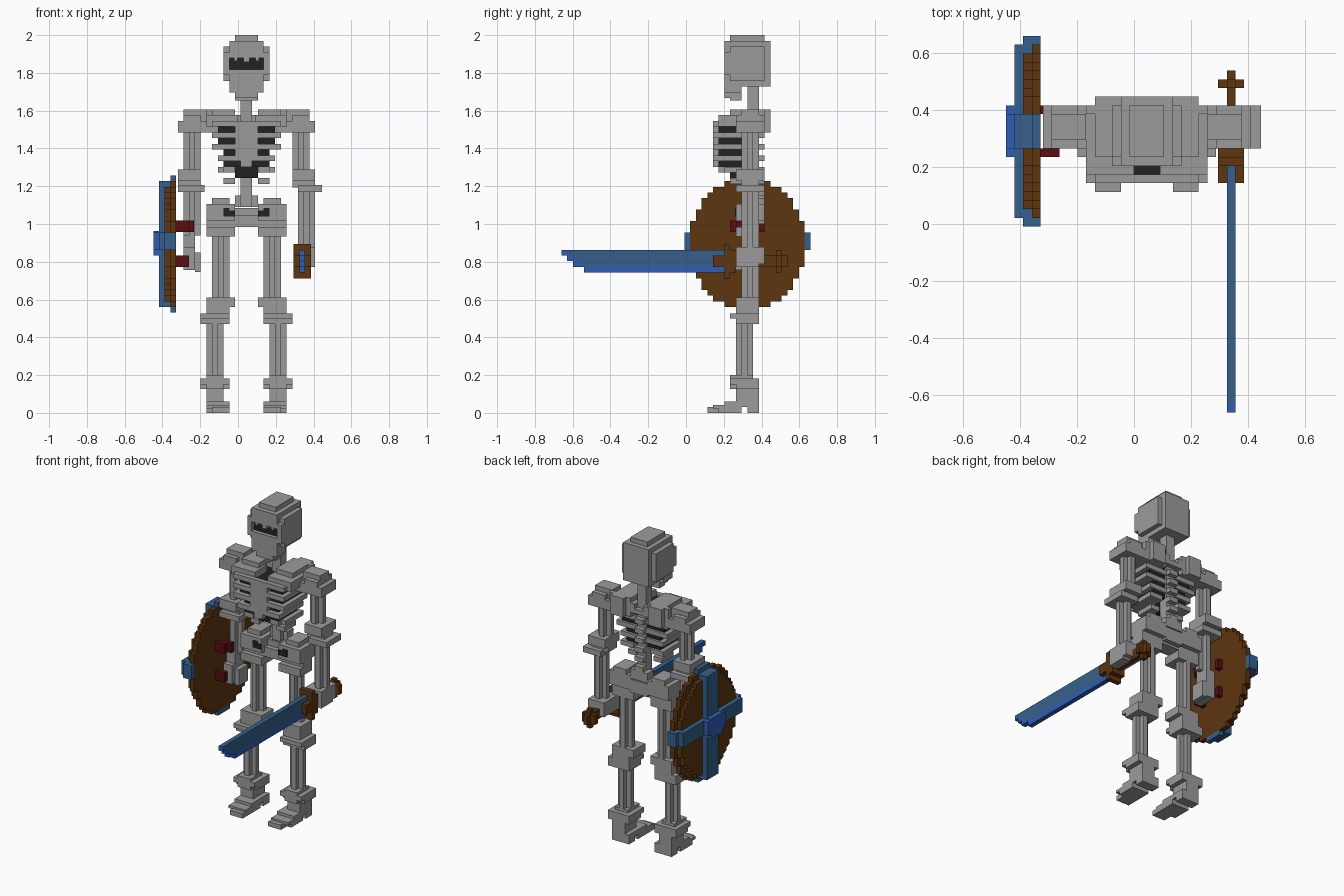
import bpy, bmesh, math

cube = bpy.data.objects.get("Cube")
if cube:
    bpy.data.objects.remove(cube, do_unlink=True)

U = 1 / 33                      # one block
BODY = (1.48, 10.72, 0)         # centre of the skeleton, in blocks


def material(name, rgb):
    m = bpy.data.materials.new(name)
    m.use_nodes = True
    m.diffuse_color = (*rgb, 1)
    b = m.node_tree.nodes["Principled BSDF"]
    b.inputs["Base Color"].default_value = (*rgb, 1)
    b.inputs["Roughness"].default_value = 0.9
    return m


BONE = material("bone grey", (0.33, 0.33, 0.33))
DARK = material("dark hollow", (0.016, 0.016, 0.016))
WOOD = material("brown wood", (0.112, 0.036, 0.005))
STEEL = material("steel blue", (0.036, 0.118, 0.262))
BRIGHT = material("bright blue", (0.03, 0.11, 0.47))
RED = material("dark red leather", (0.10, 0.004, 0.005))


def part(name, mat, boxes, origin=BODY, side=1):
    """Blocky part from boxes (x0, x1, y0, y1, z0, z1); side -1 mirrors in x."""
    bm = bmesh.new()
    for x0, x1, y0, y1, z0, z1 in boxes:
        vs = bmesh.ops.create_cube(bm, size=1)["verts"]
        for v in vs:
            p = ((x0 + x1) / 2 + v.co.x * (x1 - x0),
                 (y0 + y1) / 2 + v.co.y * (y1 - y0),
                 (z0 + z1) / 2 + v.co.z * (z1 - z0))
            v.co = ((side * p[0] + origin[0]) * U,
                    (p[1] + origin[1]) * U, (p[2] + origin[2]) * U)
    bmesh.ops.recalc_face_normals(bm, faces=bm.faces[:])
    me = bpy.data.meshes.new(name)
    bm.to_mesh(me)
    bm.free()
    me.materials.append(mat)
    ob = bpy.data.objects.new(name, me)
    bpy.context.collection.objects.link(ob)
    return ob


def shaft(x, y, z0, z1):
    """Fluted bone: a plus-shaped column three blocks wide."""
    return [(x, x + 3, y + 1, y + 2, z0, z1), (x + 1, x + 2, y, y + 3, z0, z1)]


def sym(*boxes):
    """Boxes plus their mirror images."""
    return list(boxes) + [(-b[1], -b[0], *b[2:]) for b in boxes]


# Skull, with an open eye band in the front layer
part("skull", BONE, [
    (-2, 2, -3, 3, 65, 66), (-3, 3, -4, 4, 64, 65),
    (-4, 4, -3, 3, 58, 64), (-3, 3, -3, 4, 57, 64),
    (-3, 3, -4, -3, 62, 64), (-3, 3, -4, -3, 56, 60),
    (-4, 4, -4, -3, 62, 63), (-.5, .5, -4, -3, 61.3, 62),
    *sym((3, 4, -4, -3, 59, 63), (1.6, 2.2, -4, -3, 61.5, 62))])
part("eye_hollow", DARK, [(-3, 3, -3.2, -2.9, 60, 62)])
part("jaw", BONE, [(-3, 3, -4, -1, 56, 58), (-2, 2, -4, -1, 55, 56),
                   (-2, 2, -3, -1, 54.6, 55)])
part("spine", BONE, [(-1, 1, 0, 2, 36, 58), (-2, 2, 1, 3, 36, 38)]
     + [(-1, 1, 2, 3, z, z + 1) for z in range(38, 52, 2)])

# Ribcage: dark core with a rib every second block
part("chest_hollow", DARK, [(-5, 5, -5, 1.5, 47, 50.6), (-4, 4, -5, 1.5, 43, 47),
                            (-2, 2, -3, 0, 41, 43)])
ribs = [(-w, w, -6, 2, z, z + 1) for z, w in ((48, 6), (46, 6), (44, 5))]
part("ribs", BONE, ribs + sym((2, 4, -5, 2, 42, 43), (2, 4, -3, 1, 40, 41),
                              (4, 5, -4, 2, 42, 43)))
part("sternum", BONE, [(-2, 2, -6, -5, 44, 51), (-1, 1, -6, -5, 43, 44)])
part("collar_bones", BONE, sym((1.5, 7, -5, -1, 50, 52), (2, 6, -6, -2, 50, 51),
                               (2, 6, -3, 2, 52, 53), (5, 7, -2, 2, 49, 52)))
part("shoulder_blades", BONE, sym((2, 7, 2, 3, 49, 53), (3, 6, 3, 4, 49, 53),
                                  (1, 3, 1, 3, 50, 52)))

# Pelvis
part("pelvis", BONE, sym((3, 6, -1, 3, 36.5, 37.5), (2, 7, -2, 3, 33.5, 36.5),
                         (3, 7, -1, 2, 32.5, 34))
     + [(-4, 4, -1, 2, 32.5, 34.5), (-2, 2, 0, 3, 33, 35.8)])
part("pelvis_hollows", DARK, sym((2, 4, -2.2, -1.9, 34.3, 35.4),
                                 (3, 4, -2.2, -1.9, 35.4, 35.8)))

for label, s in (("left", 1), ("right", -1)):
    # Legs
    part(label + "_thigh", BONE, shaft(3, -1, 20, 33)
         + [(2, 7, -2, 2, 30.8, 32.5), (2, 7, -2, 2, 18.5, 20.2)], side=s)
    part(label + "_knee", BONE, [(3, 7, -2, 2, 17, 18.6), (3, 8, -3, 2, 16.5, 17.4),
                                 (3, 8, -2, 2, 15.5, 16.5)], side=s)
    part(label + "_shin", BONE, shaft(4, -2, 5, 16)
         + [(3, 8, -3, 2, 5, 6), (3, 8, -2, 2, 4.2, 5), (4, 7, -3, 1, 4.2, 6.6)], side=s)
    part(label + "_foot", BONE, [
        (4, 7, -2, 2, 2, 4.4), (3, 7, -4, 2, 1, 2), (3, 7, -6, -1, .8, 1.4),
        (3, 6, -7, -1, 0, 1), (3, 7, -5, -1, 0, 1), (3, 7, 0, 2, 0, 1)], side=s)
    # Upper arms
    part(label + "_shoulder", BONE, [(7, 11, -1, 2, 51, 53), (7, 12, -2, 3, 49, 51),
                                     (8, 11, -2, 3, 51, 52)], side=s)
    part(label + "_upper_arm", BONE, shaft(8, -1, 42, 49), side=s)
    part(label + "_elbow", BONE, [(8, 12, -2, 3, 40.6, 42.5), (8, 12, -1, 2, 39.4, 40.8)],
         side=s)

# Forearms and hands
part("left_forearm", BONE, shaft(9, -1, 29, 39.5) + [(9, 13.2, -2, 3, 38.6, 39.8)])
part("left_hand", BONE, [(8.2, 12, -2, 3, 26, 29), (10, 12, -2, 2, 25.5, 27)])
part("right_forearm", BONE, shaft(-11, -1, 31, 39.5)
     + [(-12, -7.3, -2, 3, 38.6, 39.8), (-11, -9, -1, 2, 29, 31)])
part("right_hand", BONE, [(-11, -9, -2, 2, 25, 29), (-9, -8, -1, 2, 24.6, 27.5),
                          (-11, -8, -1, 2, 26, 28)])

# Sword, pointing forward from the left hand
SWORD = (10.72, 10.72, 24.5)
part("sword_blade", STEEL, [(0, 1, -31.5, -4, 3, 4), (0, 1, -30.5, -4, 2, 3),
                            (0, 1, -28.5, -4, 1, 2)], SWORD)
part("sword_edge", BRIGHT, [(0, 1, -32.5, -31.5, 3, 4), (0, 1, -31.5, -30.5, 2, 3),
                            (0, 1, -30.5, -28.5, 1, 2), (0, 1, -28.5, -4, 0, 1)], SWORD)
part("sword_guard", WOOD, [(-1, 0, -6, -3, 1, 3), (1, 2, -6, -3, 1, 3),
                           (-1, 2, -4, -3, -1, 5), (-1, 2, -3, -2, 0, 4)], SWORD)
part("sword_grip", WOOD, [(0, 1, -3, 7, 1, 3), (-1, 2, 5, 6, 1, 3),
                          (0, 1, 5, 6, 0, 4)], SWORD)

# Round shield on the right arm; x 0 is its inner face, outward is negative
SHIELD = (-10.8, 10.72, 29.5)


def disc(x0, x1, ry, rz):
    rows = []
    for k in range(-rz, rz):
        w = round(ry * math.sqrt(1 - ((k + .5) / (rz + .3)) ** 2) + .3)
        rows.append((x0, x1, -min(w, ry), min(w, ry), k, k + 1))
    return rows


part("shield_board", WOOD, disc(-1, 0, 10, 11) + disc(-2, -1, 9, 10), SHIELD)
part("shield_cross", STEEL, [
    (-3, -2, -10, 10, -1, 2), (-3, -2, -2, 2, -11, 11),
    (-2, -1, -2, 2, -11, 11), (-2, -1, -10, 10, -1, 2),
    (-2, 0, 10, 11, -1, 2), (-2, 0, -11, -10, -1, 2),
    (-1, 0, -2, 2, 11, 12), (-1, 0, -2, 2, -12, -11)], SHIELD)
part("shield_boss", BRIGHT, [(-4, -3, -3, 3, -1, 2), (-4, -3, -2, 2, -2, 2.3)], SHIELD)

# Straps around the forearm and the hand
for name, z in (("upper_strap", 2.1), ("lower_strap", -4)):
    part(name, RED, [(0, 2.2, -3, -2, z, z + 2), (1.2, 3.1, -2, -1, z, z + 2),
                     (0, 1.1, 2, 3, z, z + 2), (2.1, 3.1, -2, 0, z, z + 1.8)], SHIELD)
